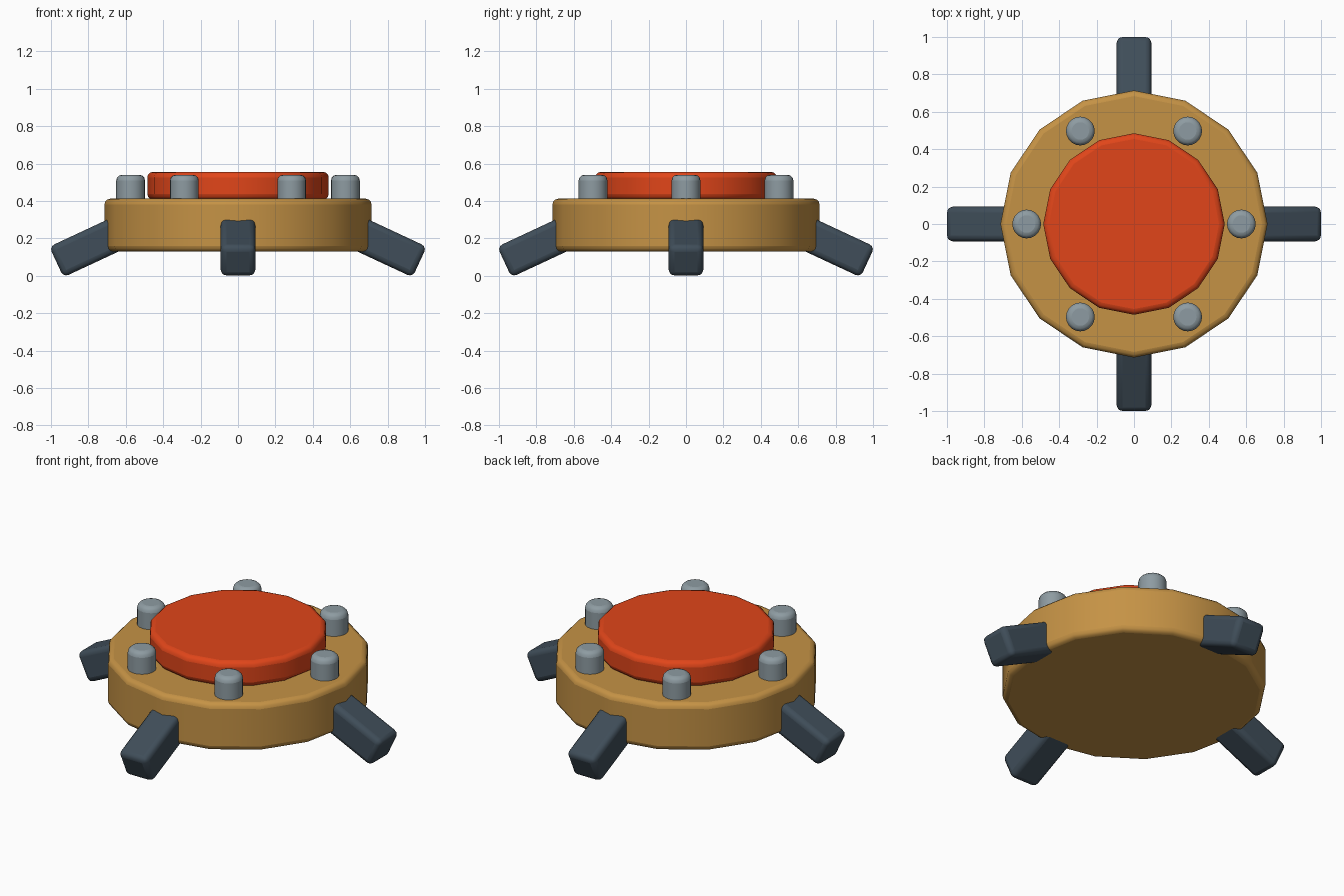
import bpy, bmesh, math
from mathutils import Matrix, Vector

if "Cube" in bpy.data.objects:
    bpy.data.objects.remove(bpy.data.objects["Cube"])


def material(name, rgb):
    m = bpy.data.materials.new(name)
    m.diffuse_color = (*rgb, 1)
    m.use_nodes = True
    m.node_tree.nodes["Principled BSDF"].inputs["Base Color"].default_value = m.diffuse_color
    return m


OCHRE = material("ochre", (0.56, 0.29, 0.06))
RED = material("red", (0.75, 0.06, 0.01))
STEEL = material("steel", (0.27, 0.33, 0.36))
SLATE = material("slate", (0.05, 0.075, 0.10))


def finish(name, bm, mat, bevel):
    me = bpy.data.meshes.new(name)
    bm.to_mesh(me)
    bm.free()
    me.materials.append(mat)
    ob = bpy.data.objects.new(name, me)
    bpy.context.collection.objects.link(ob)
    mod = ob.modifiers.new("rounded_edges", 'BEVEL')
    mod.width = bevel
    mod.segments = 3
    mod.limit_method = 'ANGLE'
    mod.angle_limit = math.radians(40)
    bpy.ops.object.select_all(action='DESELECT')
    bpy.context.view_layer.objects.active = ob
    ob.select_set(True)
    bpy.ops.object.shade_smooth_by_angle(angle=math.radians(40))
    return ob


def disc(name, radius, z0, z1, sides, mat, bevel, x=0, y=0):
    bm = bmesh.new()
    bmesh.ops.create_cone(bm, cap_ends=True, segments=sides,
                          radius1=radius, radius2=radius, depth=z1 - z0,
                          matrix=Matrix.Translation((x, y, (z0 + z1) / 2)))
    return finish(name, bm, mat, bevel)


# Main body and raised button on top
disc("body", 0.714, 0.13, 0.412, 16, OCHRE, 0.03)
disc("top_button", 0.485, 0.408, 0.556, 16, RED, 0.03)

# Ring of six bolts
for i in range(6):
    a = i * math.pi / 3
    disc(f"bolt_{i + 1}", 0.077, 0.36, 0.54, 20, STEEL, 0.03,
         0.574 * math.cos(a), 0.574 * math.sin(a))

# Four splayed legs, sloping down and outwards
LENGTH, WIDTH, THICK = 0.45, 0.185, 0.18
TILT = math.radians(25)
for i, side in enumerate(("right", "back", "left", "front")):
    bm = bmesh.new()
    bmesh.ops.create_cube(bm, size=1, matrix=Matrix.Diagonal((LENGTH, WIDTH, THICK, 1)))
    place = (Matrix.Rotation(i * math.pi / 2, 4, 'Z')
             @ Matrix.Translation((0.971, 0, 0.074))
             @ Matrix.Rotation(TILT, 4, 'Y')
             @ Matrix.Translation((-LENGTH / 2, 0, 0)))
    bmesh.ops.transform(bm, matrix=place, verts=bm.verts)
    finish(f"{side}_leg", bm, SLATE, 0.03)
